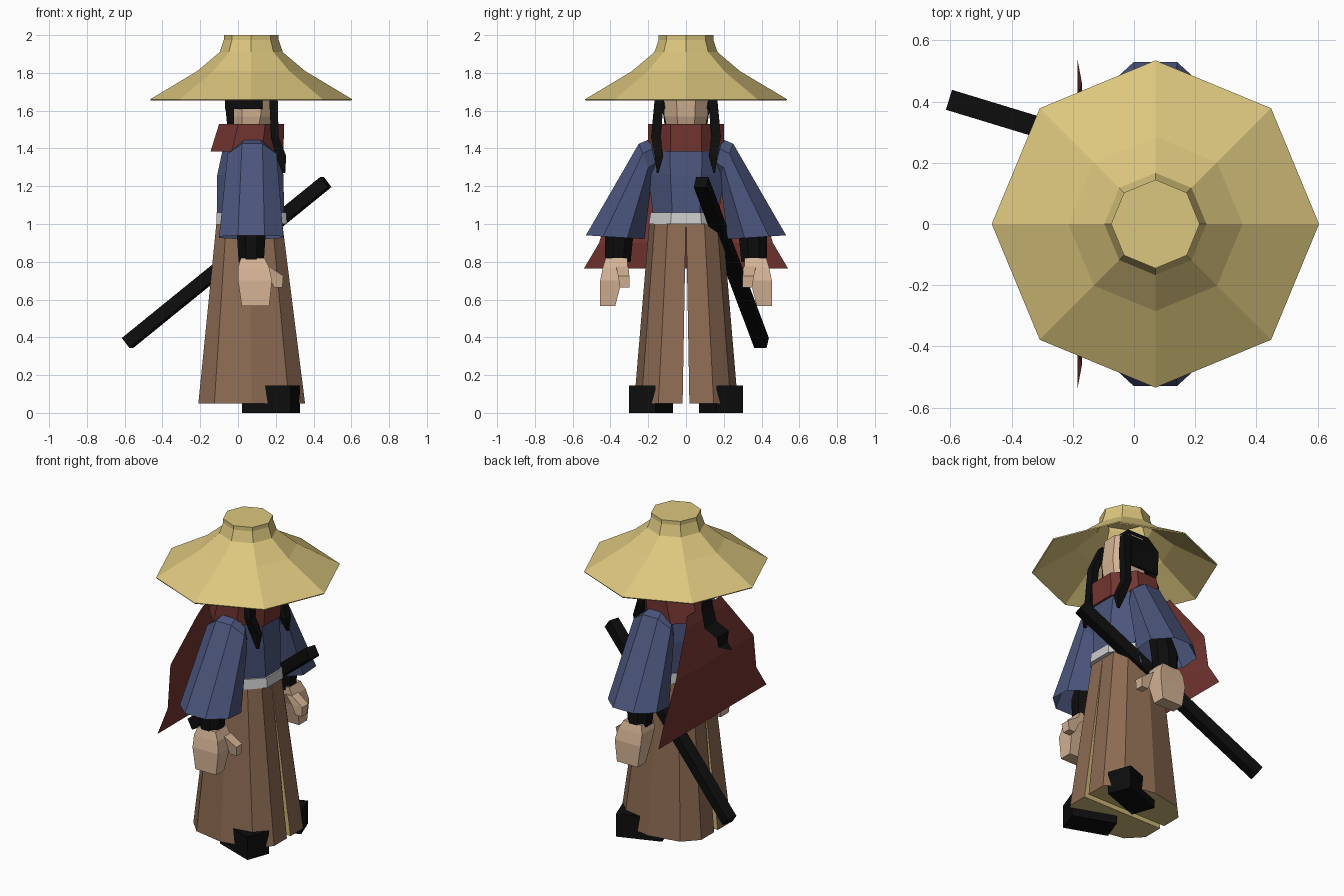
import bpy, bmesh, math
from mathutils import Vector

if "Cube" in bpy.data.objects:
    bpy.data.objects.remove(bpy.data.objects["Cube"])


def material(name, rgb):
    m = bpy.data.materials.new(name)
    m.diffuse_color = (*rgb, 1)
    m.use_nodes = True
    m.node_tree.nodes["Principled BSDF"].inputs["Base Color"].default_value = m.diffuse_color
    return m


STRAW = material("straw", (0.72, 0.57, 0.21))
BLUE = material("blue_cloth", (0.07, 0.09, 0.2))
BROWN = material("brown_cloth", (0.26, 0.145, 0.085))
LINING = material("lining", (0.6, 0.46, 0.18))
RED = material("red_cloth", (0.17, 0.035, 0.03))
BLACK = material("black", (0.004, 0.004, 0.004))
SKIN = material("skin", (0.66, 0.45, 0.3))
GREY = material("belt_grey", (0.6, 0.6, 0.62))


def loft(name, rings, mat, bottom=True, top=True, closed=True):
    """Skin a list of equal-length point rings into a flat-shaded mesh."""
    bm = bmesh.new()
    vs = [[bm.verts.new(p) for p in r] for r in rings]
    n = len(rings[0])
    for a, b in zip(vs, vs[1:]):
        for i in range(n if closed else n - 1):
            j = (i + 1) % n
            bm.faces.new((a[i], a[j], b[j], b[i]))
    if bottom:
        bm.faces.new(vs[0])
    if top:
        bm.faces.new(vs[-1])
    bmesh.ops.recalc_face_normals(bm, faces=bm.faces)
    me = bpy.data.meshes.new(name)
    bm.to_mesh(me)
    bm.free()
    ob = bpy.data.objects.new(name, me)
    bpy.context.collection.objects.link(ob)
    me.materials.append(mat)
    return ob


def octagon(c, u, v, flat=False):
    """Octagon around c with half axes u and v; flat puts facets on the axes."""
    c, u, v = Vector(c), Vector(u), Vector(v)
    k = 1 / math.cos(math.pi / 8) if flat else 1
    off = math.pi / 8 if flat else 0
    return [c + k * (u * math.cos(off + i * math.pi / 4) + v * math.sin(off + i * math.pi / 4))
            for i in range(8)]


def level(x0, x1, ry, z, flat=True):
    return octagon(((x0 + x1) / 2, 0, z), ((x1 - x0) / 2, 0, 0), (0, ry, 0), flat)


def rect(x0, x1, y0, y1, z, s=1):
    return [(x0, s * y0, z), (x1, s * y0, z), (x1, s * y1, z), (x0, s * y1, z)]


def sheet(name, rows, mat):
    return loft(name, [[(x, y0, z), (x, (y0 + y1) / 2, z), (x, y1, z)] for x, z, y0, y1 in rows],
                mat, False, False, False)


# Straw hat: hollow eight-sided shell
hat = loft("hat", [level(0.07 - r, 0.07 + r, r, z, False) for r, z in
                   ((0.535, 1.66), (0.285, 1.81), (0.167, 1.91), (0.145, 1.975), (0.145, 2.0))],
           STRAW, bottom=False)
shell = hat.modifiers.new("thickness", 'SOLIDIFY')
shell.thickness = 0.008

# Head and hair
loft("head", [level(-0.03, 0.15, 0.09, 1.46), level(-0.05, 0.19, 0.115, 1.57),
              level(-0.05, 0.2, 0.12, 1.66), level(-0.04, 0.18, 0.11, 1.82)], SKIN)
loft("hair_cap", [rect(-0.07, 0.13, -0.13, 0.13, 1.61), rect(-0.07, 0.13, -0.135, 0.135, 1.76),
                  rect(-0.03, 0.12, -0.09, 0.09, 1.86)], BLACK)
loft("hair_back", [rect(-0.055, -0.02, -0.11, 0.11, 1.5),
                   rect(-0.07, -0.02, -0.13, 0.13, 1.65)], BLACK)
sheet("ponytail", [(-0.07, 1.7, -0.02, 0.02), (-0.11, 1.66, -0.05, 0.05), (-0.145, 1.59, -0.03, 0.05),
                   (-0.145, 1.44, -0.06, 0.05), (-0.18, 1.35, -0.05, 0.07), (-0.25, 1.3, -0.07, 0.05),
                   (-0.255, 1.24, -0.05, 0.04), (-0.3, 1.21, -0.03, -0.02)], BLACK)

# Scarf, cape and torso
loft("scarf", [level(-0.145, 0.24, 0.2, 1.385), level(-0.1, 0.245, 0.2, 1.53)], RED)
sheet("cape", [(-0.125, 1.45, -0.17, 0.17), (-0.145, 1.39, -0.21, 0.21), (-0.2, 1.14, -0.39, 0.39),
               (-0.17, 0.9, -0.46, 0.46), (-0.185, 0.765, -0.54, 0.54)], RED)
loft("torso", [level(-0.11, 0.245, 0.175, 1.055), level(-0.11, 0.24, 0.2, 1.26),
               level(-0.08, 0.225, 0.205, 1.4), level(-0.02, 0.17, 0.19, 1.45)], BLUE)
loft("belt", [level(-0.115, 0.26, 0.197, 1.0), level(-0.115, 0.255, 0.187, 1.06)], GREY)

# Half-octagon outline of one trouser leg (fractions of half depth and width)
LEG = ((1, 0), (1, 0.5), (0.7, 0.85), (0, 1), (-0.7, 0.85), (-1, 0.5), (-1, 0))

for s, side in ((-1, "right"), (1, "left")):
    # Trouser leg with pale inner face and underside
    leg = loft(side + "_trouser_leg",
               [[(cx + rx * a, s * (y0 + (y1 - y0) * b), z) for a, b in LEG]
                for cx, rx, y0, y1, z in ((0.0725, 0.2825, 0.018, 0.275, 0.05),
                                          (0.06, 0.175, 0.001, 0.195, 1.0))], BROWN)
    leg.data.materials.append(LINING)
    for f in leg.data.polygons:
        if f.normal.z < -0.5 or f.normal.y * s < -0.9:
            f.material_index = 1

    # Boot turned outwards
    ca, sa = math.cos(math.radians(20)), math.sin(math.radians(20))
    foot = [(0.175 + x * ca - y * sa, s * (0.185 + x * sa + y * ca))
            for x, y in ((-0.137, -0.075), (0.137, -0.075), (0.137, 0.075), (-0.137, 0.075))]
    loft(side + "_boot", [[(x, y, z) for x, y in foot] for z in (0, 0.145)], BLACK)

    # Wide sleeve, open at the wrist
    loft(side + "_sleeve",
         [octagon((0.07, s * 0.375, 0.93), (0.17, 0, 0), (0, s * 0.155, 0.01), True),
          octagon((0.075, s * 0.215, 1.335), (0.13, 0, 0), (0, s * 0.035, 0.09), True),
          octagon((0.075, s * 0.17, 1.36), (0.1, 0, 0), (0, s * 0.02, 0.09), True)],
         BLUE, bottom=False)

    # Wrist wrap running up inside the sleeve, then hand and thumb
    loft(side + "_wrist_wrap",
         [octagon((0.07, s * y, z), (r, 0, 0), (0, s * r, 0), True)
          for y, z, r in ((0.36, 0.8, 0.067), (0.355, 0.93, 0.075), (0.3, 1.1, 0.06))], BLACK)
    loft(side + "_hand", [rect(0.02, 0.165, 0.375, 0.455, 0.565, s), rect(0.0, 0.18, 0.34, 0.455, 0.7, s),
                          rect(0.0, 0.165, 0.31, 0.44, 0.77, s), rect(0.015, 0.14, 0.31, 0.425, 0.82, s)], SKIN)
    loft(side + "_thumb", [rect(0.19, 0.235, 0.3, 0.35, 0.665, s), rect(0.165, 0.24, 0.3, 0.36, 0.725, s),
                           rect(0.12, 0.165, 0.305, 0.37, 0.775, s)], SKIN)

    # Long hair lock beside the face
    loft(side + "_hair_lock", [rect(0.235, 0.25, 0.145, 0.155, 1.27, s), rect(0.2, 0.255, 0.12, 0.165, 1.36, s),
                               rect(0.175, 0.215, 0.135, 0.185, 1.46, s), rect(0.165, 0.21, 0.115, 0.165, 1.67, s),
                               rect(0.12, 0.17, 0.08, 0.12, 1.8, s)], BLACK)

# Sheathed sword through the belt
a, b = Vector((-0.585, 0.4, 0.37)), Vector((0.465, 0.08, 1.222))
d = (b - a).normalized()
u = d.cross(Vector((0, 0, 1))).normalized() * 0.034
v = d.cross(u).normalized() * 0.034
loft("sword", [[p + u + v, p - u + v, p - u - v, p + u - v] for p in (a, b)], BLACK)
